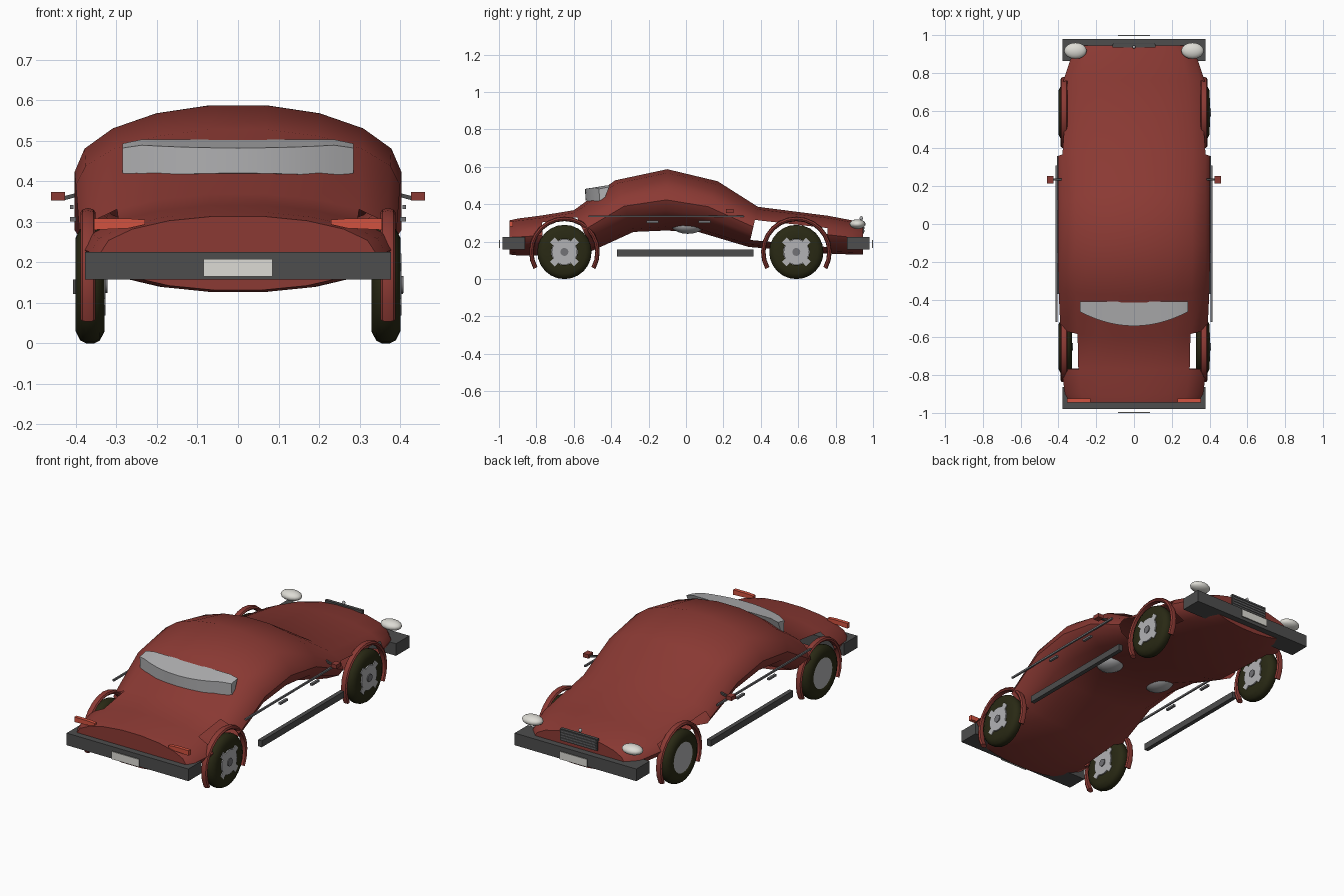
import bpy, bmesh, math
from mathutils import Vector, Matrix

old = bpy.data.objects.get("Cube")
if old:
    bpy.data.objects.remove(old)


def material(name, r, g, b):
    m = bpy.data.materials.new(name)
    m.use_nodes = True
    m.diffuse_color = (r, g, b, 1)
    m.node_tree.nodes["Principled BSDF"].inputs["Base Color"].default_value = (r, g, b, 1)
    return m


RED = material("body_red", .26, .042, .034)
DARK = material("bumper_grey", .075, .075, .075)
TRIM = material("trim_grey", .17, .17, .18)
RUBBER = material("tyre_rubber", .022, .022, .007)
GLASS = material("glass_grey", .45, .45, .46)
WHITE = material("lamp_white", .72, .71, .66)
LAMP = material("tail_lamp_red", .65, .085, .05)


def finish(name, bm, mat, smooth=True):
    bmesh.ops.recalc_face_normals(bm, faces=bm.faces)
    me = bpy.data.meshes.new(name)
    bm.to_mesh(me)
    bm.free()
    me.materials.append(mat)
    ob = bpy.data.objects.new(name, me)
    bpy.context.collection.objects.link(ob)
    if smooth:
        bpy.ops.object.select_all(action='DESELECT')
        ob.select_set(True)
        bpy.context.view_layer.objects.active = ob
        bpy.ops.object.shade_smooth_by_angle(angle=math.radians(40))
    return ob


def box(name, mat, lo, hi):
    lo, hi = Vector(lo), Vector(hi)
    bm = bmesh.new()
    bmesh.ops.create_cube(bm, size=1, matrix=Matrix.Translation((lo + hi) / 2) @ Matrix.Diagonal((hi - lo).to_4d()))
    return finish(name, bm, mat, False)


def ellipsoid(name, mat, centre, radii):
    bm = bmesh.new()
    bmesh.ops.create_uvsphere(bm, u_segments=16, v_segments=10, radius=1,
                              matrix=Matrix.Translation(centre) @ Matrix.Diagonal((*radii, 1)))
    return finish(name, bm, mat)


def loft(bm, rings, closed=False, caps=True):
    """Skin rings of points; returns the faces as rows."""
    rows = [[bm.verts.new(p) for p in r] for r in rings]
    n = len(rows[0])
    faces = []
    for i in range(len(rows) if closed else len(rows) - 1):
        a, b = rows[i], rows[(i + 1) % len(rows)]
        faces.append([bm.faces.new((a[k], a[(k + 1) % n], b[(k + 1) % n], b[k])) for k in range(n)])
    if caps and not closed:
        bm.faces.new(rows[0])
        bm.faces.new(rows[-1])
    return faces


# Body shell: tilted oval sections (top y, top z, bottom y, bottom z, half width)
sections = [(-.945, .315, -.945, .13, .34), (-.9, .325, -.9, .125, .365),
            (-.77, .342, -.765, .125, .385), (-.6, .37, -.5, .15, .39),
            (-.38, .53, -.28, .25, .4), (-.1, .59, -.11, .257, .403),
            (.17, .525, .065, .25, .403), (.385, .388, .335, .17, .403),
            (.76, .34, .75, .135, .375), (.89, .315, .89, .13, .33), (.945, .302, .945, .13, .28)]
SIDES = 18
rings = []
for ty, tz, by, bz, half in sections:
    ring = []
    for k in range(SIDES):
        a = math.radians(10 + 20 * k)
        t = (1 + math.cos(a)) / 2
        ring.append((half * math.sin(a), by + (ty - by) * t, bz + (tz - bz) * t))
    rings.append(ring)
bm = bmesh.new()
faces = loft(bm, rings)
# Open the sides at the wheels
holes = []
for row, first in ((2, 50), (7, 70)):
    for k in range(SIDES):
        mid = 20 + 20 * k
        mid = min(mid, 360 - mid)
        if first < mid < 130:
            holes.append(faces[row][k])
bmesh.ops.delete(bm, geom=holes, context='FACES')
finish("body_shell", bm, RED)

# Curved window block set into the slope of the roof
rings = []
for i in range(13):
    u = i / 6 - 1
    x, bow = .285 * u, u * u
    end = .01 if abs(u) > .99 else 0
    rings.append([(x, -.537 + .075 * bow, .42 - .01 * bow + end),
                  (x, -.54 + .075 * bow, .482 + .01 * bow - end),
                  (x, -.41, .503 - end), (x, -.44, .41 + end)])
bm = bmesh.new()
loft(bm, rings)
finish("sloped_window", bm, GLASS)


# Wheels, all turned the same way
def disc(name, mat, centre, radius, depth, tabs=0):
    bm = bmesh.new()
    bmesh.ops.create_cone(bm, cap_ends=True, segments=24, radius1=radius, radius2=radius, depth=depth,
                          matrix=Matrix.Translation(centre) @ Matrix.Rotation(math.pi / 2, 4, 'Y'))
    for i in range(tabs):
        m = Matrix.Translation(centre) @ Matrix.Rotation(math.pi * (2 * i + 1) / tabs, 4, 'X')
        bmesh.ops.create_cube(bm, size=1, matrix=m @ Matrix.Translation((0, 0, radius + .008))
                              @ Matrix.Diagonal((depth, .035, .03, 1)))
    return finish(name, mat=mat, bm=bm)


tyre_profile = [(-.033, .088), (-.036, .115), (-.024, .138), (-.01, .145),
                (.01, .145), (.024, .138), (.036, .115), (.033, .07), (-.02, .07)]
for y, end in ((-.65, "lamp_end"), (.59, "nose_end")):
    for s, side in ((1, "left"), (-1, "right")):
        tag = end + "_" + side
        c = Vector((.365 * s, y, .145))
        rings = []
        for i in range(24):
            a = math.tau * i / 24
            rings.append([c + Vector((x, r * math.cos(a), r * math.sin(a))) for x, r in tyre_profile])
        bm = bmesh.new()
        loft(bm, rings, closed=True)
        finish("tyre_" + tag, bm, RUBBER)
        disc("rim_" + tag, GLASS, c + Vector((.031, 0, 0)), .068, .014, 4)
        disc("rim_back_" + tag, GLASS, c - Vector((.024, 0, 0)), .088, .012)
        disc("hub_cap_" + tag, TRIM, c + Vector((.039, 0, 0)), .021, .008)
        # Arch: a tube bent over the wheel
        rings = []
        for i in range(17):
            a = math.radians(-29 + 238 * i / 16)
            ring = []
            for k in range(8):
                b = math.tau * k / 8
                r = .177 + .012 * math.cos(b)
                ring.append((s * (.37 + .019 * math.sin(b)), y + r * math.cos(a), .145 + r * math.sin(a)))
            rings.append(ring)
        bm = bmesh.new()
        loft(bm, rings)
        finish("wheel_arch_" + tag, bm, RED)

# Bumpers and blank plates at both ends
for s, end in ((-1, "lamp_end"), (1, "nose_end")):
    ys = sorted((.862 * s, .98 * s))
    box("bumper_" + end, DARK, (-.378, ys[0], .157), (.378, ys[1], .225))
    ys = sorted((.994 * s, s))
    box("plate_" + end, WHITE, (-.085, ys[0], .165), (.085, ys[1], .208))

# Nose grille with bars, and its ornament
box("grille", DARK, (-.115, .935, .245), (.115, .953, .311))
for i in range(4):
    z = .255 + .015 * i
    box("grille_bar_%d" % i, TRIM, (-.108, .95, z), (.108, .957, z + .005))
ellipsoid("nose_ornament", GLASS, (0, .937, .325), (.009, .009, .011))

# Parts mirrored on both sides
for s, side in ((1, "left"), (-1, "right")):
    def pair(name, mat, lo, hi):
        xs = sorted((lo[0] * s, hi[0] * s))
        return box(name + "_" + side, mat, (xs[0], *lo[1:]), (xs[1], *hi[1:]))

    pair("sill", DARK, (.383, -.37, .122), (.407, .36, .158))
    pair("side_trim", TRIM, (.406, -.52, .331), (.415, .31, .341))
    for i, y in enumerate((-.18, .1)):
        pair("door_handle_%d" % i, TRIM, (.4, y - .032, .301), (.414, y + .032, .312))
    pair("mirror", RED, (.427, .215, .352), (.461, .255, .374))
    ellipsoid("head_lamp_" + side, WHITE, (.31 * s, .917, .294), (.06, .043, .026))
    ellipsoid("seat_" + side, GLASS, (.165 * s, .01, .29), (.075, .09, .048))

    # Mirror stalk, sloping out from the body
    bm = bmesh.new()
    loft(bm, [[(s * x, .235 + p, z + q) for p, q in ((-.005, -.005), (.005, -.005), (.005, .005), (-.005, .005))]
              for x, z in ((.375, .372), (.43, .358))])
    finish("mirror_stalk_" + side, bm, DARK, False)

    # Tail lamp, tapering towards the middle
    bm = bmesh.new()
    loft(bm, [[(s * x, -.945, lo), (s * x, -.925, lo), (s * x, -.925, hi), (s * x, -.945, hi)]
              for x, lo, hi in ((.23, .293, .305), (.27, .284, .308), (.355, .28, .308))])
    finish("tail_lamp_" + side, bm, LAMP, False)
